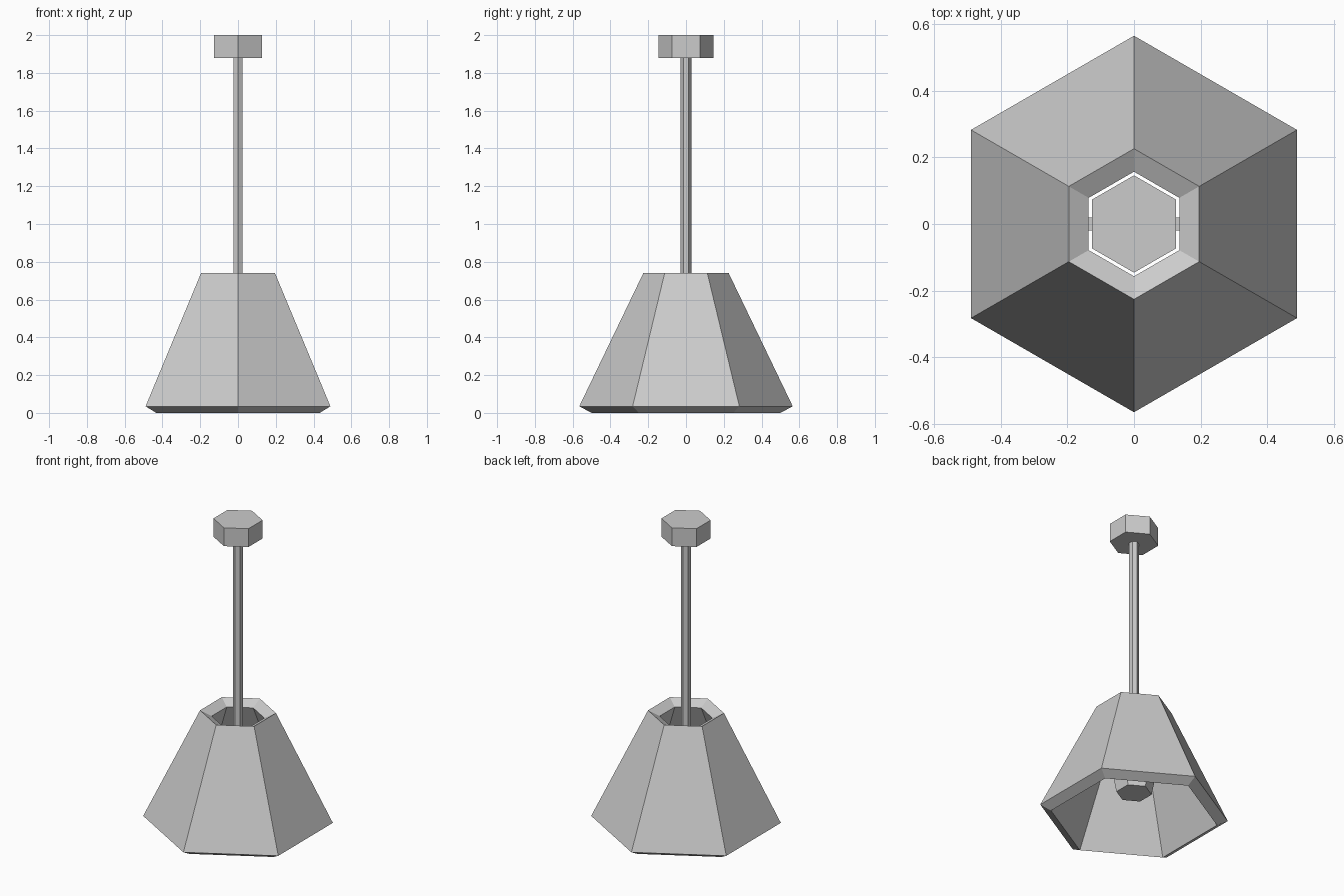
import bpy, bmesh, math

if "Cube" in bpy.data.objects:
    bpy.data.objects.remove(bpy.data.objects["Cube"])

SIDES = 6


def lathe(name, profile, closed=False):
    """Six-sided revolve of an (r, z) profile, corners on the y axis."""
    bm = bmesh.new()
    rings = []
    for r, z in profile:
        rings.append([bm.verts.new((r * math.sin(i * math.tau / SIDES),
                                    r * math.cos(i * math.tau / SIDES), z))
                      for i in range(SIDES)])
    pairs = list(zip(rings, rings[1:]))
    if closed:
        pairs.append((rings[-1], rings[0]))
    else:
        bm.faces.new(rings[0])
        bm.faces.new(rings[-1])
    for a, b in pairs:
        for i in range(SIDES):
            j = (i + 1) % SIDES
            bm.faces.new((a[i], a[j], b[j], b[i]))
    bmesh.ops.recalc_face_normals(bm, faces=bm.faces)
    me = bpy.data.meshes.new(name)
    bm.to_mesh(me)
    bm.free()
    ob = bpy.data.objects.new(name, me)
    bpy.context.collection.objects.link(ob)
    return ob


# Ceiling mount and hanging rod
lathe("ceiling_mount", [(0.146, 1.88), (0.146, 2.0)])
lathe("hanging_rod", [(0.029, 0.40), (0.029, 1.88)])

# Thick open shade with slanted rims
lathe("lamp_shade", [(0.565, 0.035), (0.226, 0.74), (0.157, 0.705), (0.50, 0.0)],
      closed=True)

# Bulb at the end of the rod
lathe("bulb", [(0.106, 0.17), (0.125, 0.27), (0.06, 0.42)])

# Cross bar holding the shade to the rod
bpy.ops.mesh.primitive_cube_add(size=1, location=(0, 0, 0.45))
bar = bpy.context.object
bar.name = "shade_support_bar"
bar.scale = (0.55, 0.04, 0.04)
